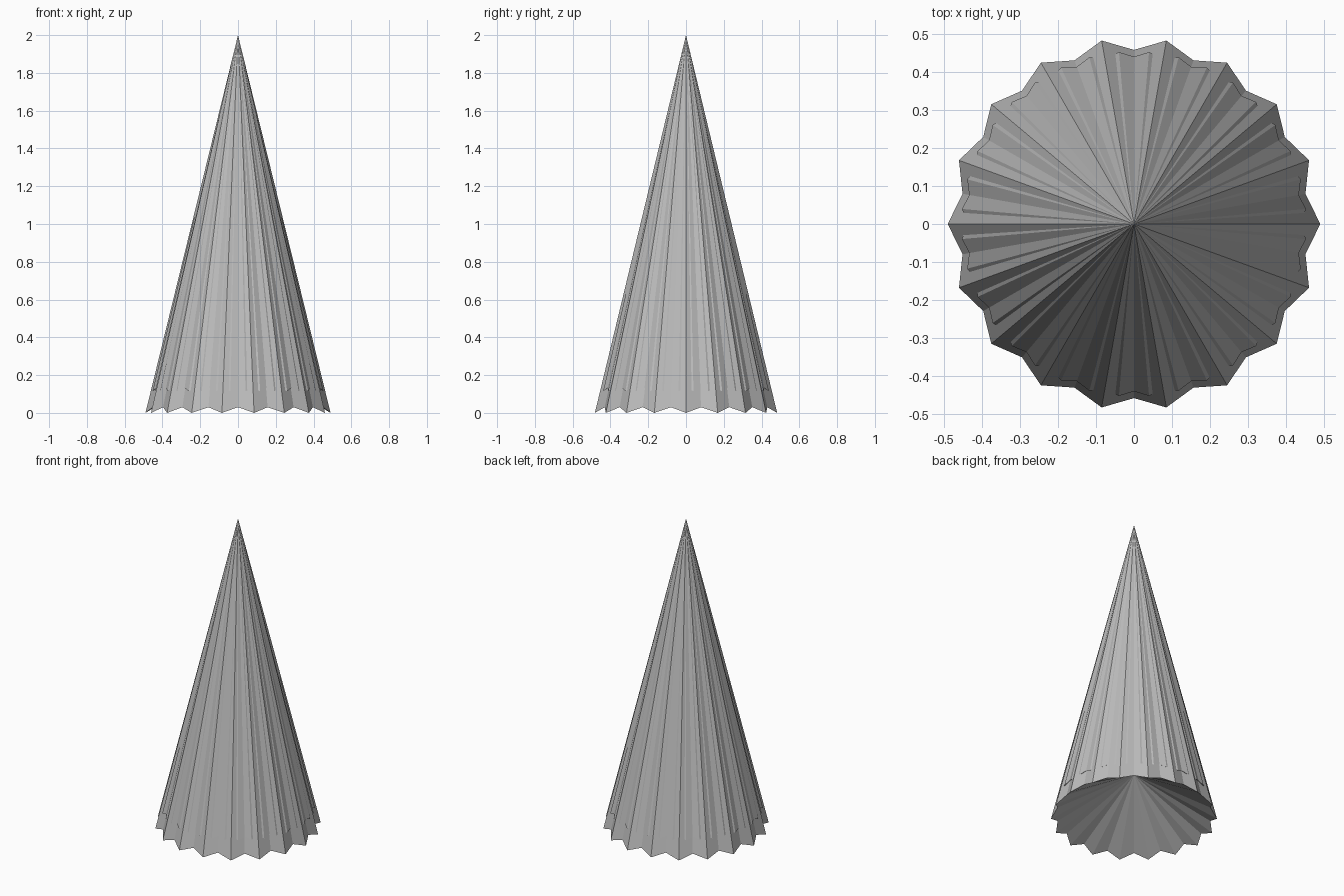
import bpy
import bmesh
from math import cos, sin, pi

cube = bpy.data.objects.get("Cube")
if cube:
    bpy.data.objects.remove(cube, do_unlink=True)

grey = bpy.data.materials.new("mid grey")
grey.use_nodes = True
colour = (0.5, 0.5, 0.5, 1)
grey.diffuse_color = colour
grey.node_tree.nodes["Principled BSDF"].inputs["Base Color"].default_value = colour


def pleated_cone(name, pleats, tip, valley, hollow, turn=0.0):
    """Zigzag-rimmed cone with a hollow base; tip and valley are (radius, height)."""
    bm = bmesh.new()
    apex = bm.verts.new((0, 0, 2))
    base = bm.verts.new((0, 0, hollow))
    rim = []
    for i in range(pleats * 2):
        a = turn + pi * i / pleats
        r, z = valley if i % 2 else tip
        rim.append(bm.verts.new((r * cos(a), r * sin(a), z)))
    for a, b in zip(rim, rim[1:] + rim[:1]):
        bm.faces.new((a, b, apex))
        bm.faces.new((b, a, base))
    mesh = bpy.data.meshes.new(name)
    bm.to_mesh(mesh)
    bm.free()
    mesh.materials.append(grey)
    bpy.context.collection.objects.link(bpy.data.objects.new(name, mesh))


# Wide pleated skirt, and a finer pleated layer showing in its valleys
pleated_cone("outer_cone", 18, (0.49, 0), (0.458, 0.03), 0.3)
pleated_cone("fine_pleat_layer", 36, (0.454, 0.115), (0.44, 0.132), 0.4, pi / 36)
